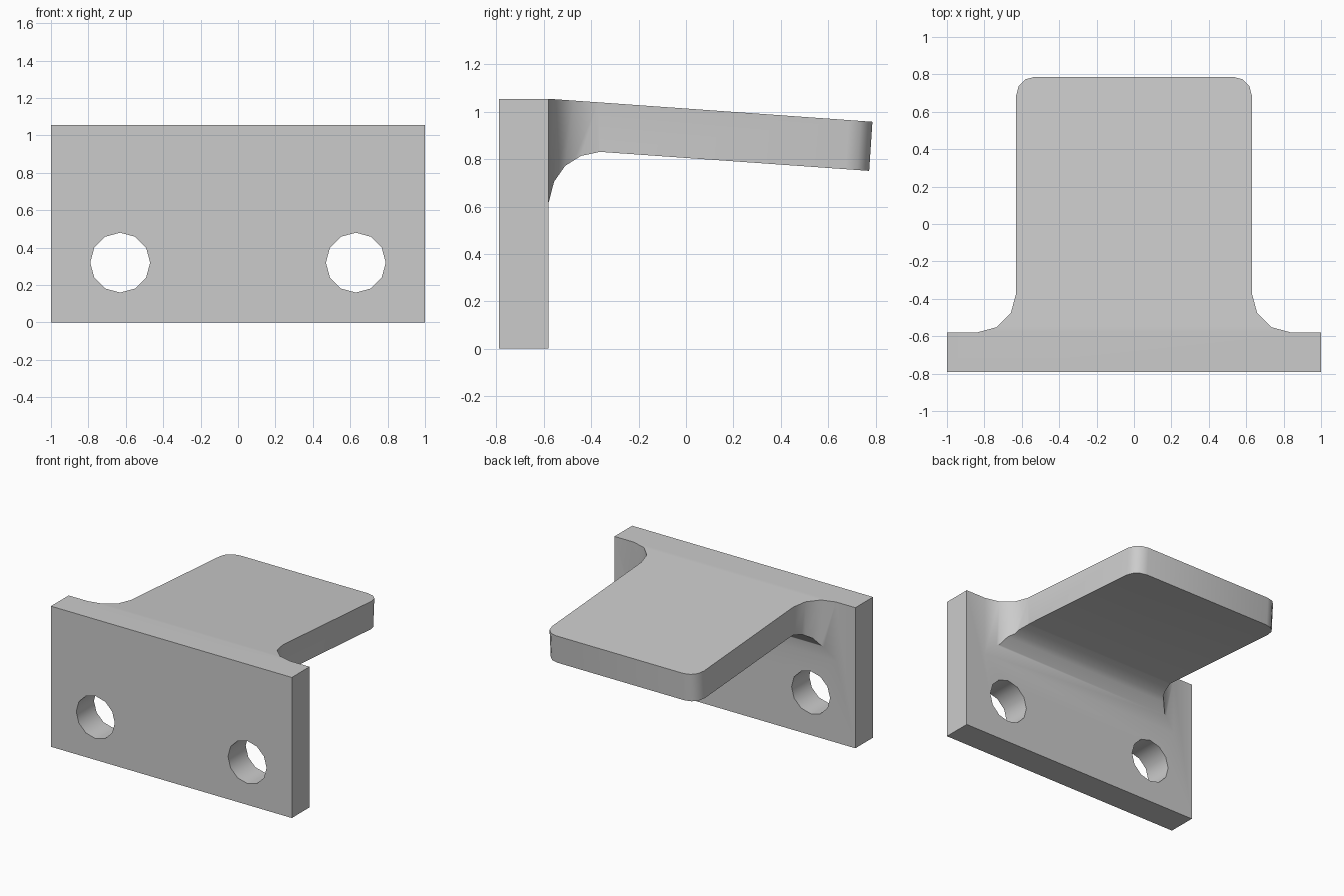
import bpy, bmesh
from math import sin, cos, pi, radians
from mathutils import Vector

cube = bpy.data.objects.get("Cube")
if cube:
    bpy.data.objects.remove(cube, do_unlink=True)

grey = bpy.data.materials.new("plain grey")
grey.use_nodes = True
GREY = (0.6, 0.6, 0.6, 1)
grey.diffuse_color = GREY
grey.node_tree.nodes["Principled BSDF"].inputs["Base Color"].default_value = GREY

FRONT, BACK, TOP = -0.79, -0.58, 1.055
SHELF_END, END_TOP, LEAN = 0.787, 0.958, 0.067


def prism(name, outline, place, low, high):
    """Extrude a 2D outline; place(a, b, depth) gives the 3D point."""
    bm = bmesh.new()
    ends = [[bm.verts.new(place(a, b, d)) for a, b in outline] for d in (low, high)]
    bm.faces.new(ends[0])
    bm.faces.new(ends[1])
    n = len(outline)
    for i in range(n):
        j = (i + 1) % n
        bm.faces.new((ends[0][i], ends[0][j], ends[1][j], ends[1][i]))
    bmesh.ops.recalc_face_normals(bm, faces=bm.faces)
    mesh = bpy.data.meshes.new(name)
    bm.to_mesh(mesh)
    bm.free()
    mesh.materials.append(grey)
    obj = bpy.data.objects.new(name, mesh)
    bpy.context.collection.objects.link(obj)
    return obj


def arc(cx, cy, r, start, end, steps):
    angles = [radians(start + (end - start) * i / steps) for i in range(steps + 1)]
    return [(cx + r * cos(t), cy + r * sin(t)) for t in angles]


def combine(target, tool, operation):
    """Apply a boolean and discard the tool."""
    tool.hide_render = True
    mod = target.modifiers.new(operation, 'BOOLEAN')
    mod.operation, mod.object, mod.solver = operation, tool, 'EXACT'
    bpy.context.view_layer.objects.active = target
    bpy.ops.object.modifier_apply(modifier=mod.name)
    bpy.data.objects.remove(tool, do_unlink=True)


def along_x(a, b, d):
    return Vector((d, a, b))


def along_y(a, b, d):
    return Vector((a, d, b))


def plan(a, b, d):
    # the free end leans square to the sloping shelf
    return Vector((a, b + (LEAN * (d - END_TOP) if b > 0 else 0), d))


# upright mounting plate
bracket = prism("bracket", [(-1, 0), (1, 0), (1, TOP), (-1, TOP)], along_y, FRONT, BACK)

# sloping shelf, side profile with curved underside
slope = (END_TOP - TOP) / (SHELF_END - BACK)
side = [(BACK - 0.03, TOP - 0.005), (BACK, TOP),
        (1, TOP + slope * (1 - BACK)), (1, 0.751 + slope * (1 - 0.772)),
        (-0.363, 0.831), (-0.443, 0.814), (-0.51, 0.772), (-0.557, 0.705),
        (BACK, 0.616), (BACK - 0.03, 0.616)]
shelf = prism("shelf", side, along_x, -0.95, 0.95)

# plan outline: flared root and rounded free corners
half = [(0.84, BACK - 0.06)]
half += arc(0.84, -0.37, 0.21, 270, 180, 3)
half += arc(0.53, SHELF_END - 0.1, 0.1, 0, 90, 3)
outline = half + [(-x, y) for x, y in reversed(half)]
combine(shelf, prism("plan_cutter", outline, plan, 0.4, 1.3), 'INTERSECT')
combine(bracket, shelf, 'UNION')

# two screw holes
for s in (-1, 1):
    ring = arc(s * 0.63, 0.32, 0.16, 0, 330, 11)
    combine(bracket, prism("hole_cutter", ring, along_y, -1, -0.4), 'DIFFERENCE')

bpy.ops.object.select_all(action='DESELECT')
bracket.select_set(True)
bpy.context.view_layer.objects.active = bracket
bpy.ops.object.shade_smooth_by_angle(angle=radians(35))
